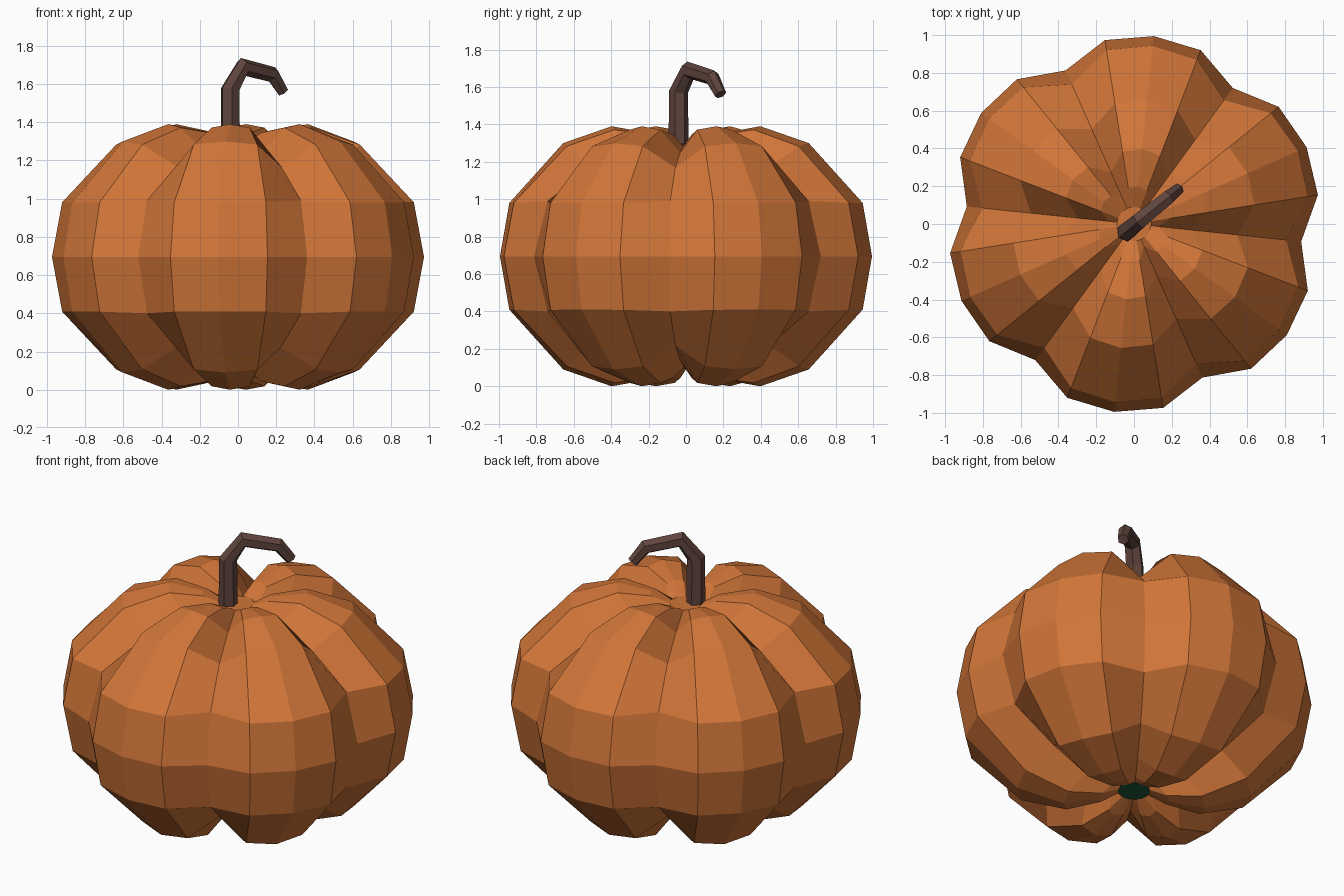
import bpy, bmesh, math
from mathutils import Vector

if "Cube" in bpy.data.objects:
    bpy.data.objects.remove(bpy.data.objects["Cube"])


def material(name, rgb):
    m = bpy.data.materials.new(name)
    m.diffuse_color = (*rgb, 1)
    m.use_nodes = True
    m.node_tree.nodes["Principled BSDF"].inputs["Base Color"].default_value = m.diffuse_color
    return m


orange = material("pumpkin orange", (0.64, 0.18, 0.04))
brown = material("stem brown", (0.115, 0.058, 0.047))
green = material("blossom end green", (0.012, 0.095, 0.042))


def skin(name, rings, mats):
    """Flat-shaded closed skin through equal-length rings; returns the object."""
    bm = bmesh.new()
    loops = [[bm.verts.new(p) for p in ring] for ring in rings]
    n = len(loops[0])
    for a, b in zip(loops, loops[1:]):
        for i in range(n):
            j = (i + 1) % n
            bm.faces.new((a[i], a[j], b[j], b[i]))
    bm.faces.new(loops[0])
    end = bm.faces.new(loops[-1])
    if len(mats) > 1:
        end.material_index = 1
    bmesh.ops.recalc_face_normals(bm, faces=bm.faces)
    me = bpy.data.meshes.new(name)
    bm.to_mesh(me)
    bm.free()
    for m in mats:
        me.materials.append(m)
    ob = bpy.data.objects.new(name, me)
    bpy.context.collection.objects.link(ob)
    return ob


# Pumpkin body: six lobes, blending a crest profile and a groove profile (r, z)
TOP = 1.39
crest = [(0.09, 1.30), (0.20, 1.355), (0.40, 1.39), (0.66, 1.30), (0.95, 0.98), (1.0, 0.695)]
groove = [(0.09, 1.29), (0.13, 1.28), (0.30, 1.25), (0.55, 1.17), (0.81, 0.99), (0.89, 0.695)]


def mirrored(profile):
    return profile + [(r, TOP - z) for r, z in reversed(profile[:-1])]


weights = [0.0, 0.87, 1.0, 0.87]      # groove, shoulder, crest, shoulder
rings = []
for (cr, cz), (gr, gz) in zip(mirrored(crest), mirrored(groove)):
    ring = []
    for i in range(24):
        w = weights[i % 4]
        a = math.radians(-6 + 15 * i)
        r = gr + (cr - gr) * w
        ring.append((r * math.cos(a), r * math.sin(a), gz + (cz - gz) * w))
    rings.append(ring)
skin("pumpkin_body", rings, [orange, green])

# Stem: six-sided tapered tube bending over towards the back right
path = [Vector(p) for p in ((-0.04, -0.04, 1.22), (-0.04, -0.04, 1.575), (0.025, 0.015, 1.69),
                            (0.18, 0.14, 1.65), (0.235, 0.185, 1.56))]
radii = [0.054, 0.052, 0.048, 0.042, 0.032]
side = Vector((-0.62, 0.78, 0)).normalized()
stem = []
for k, (p, r) in enumerate(zip(path, radii)):
    t = (path[min(k + 1, 4)] - path[max(k - 1, 0)]).normalized()
    up = t.cross(side).normalized()
    stem.append([p + r * (math.cos(a) * side + math.sin(a) * up)
                 for a in (math.tau * (i + 0.5) / 6 for i in range(6))])
skin("stem", stem, [brown])
